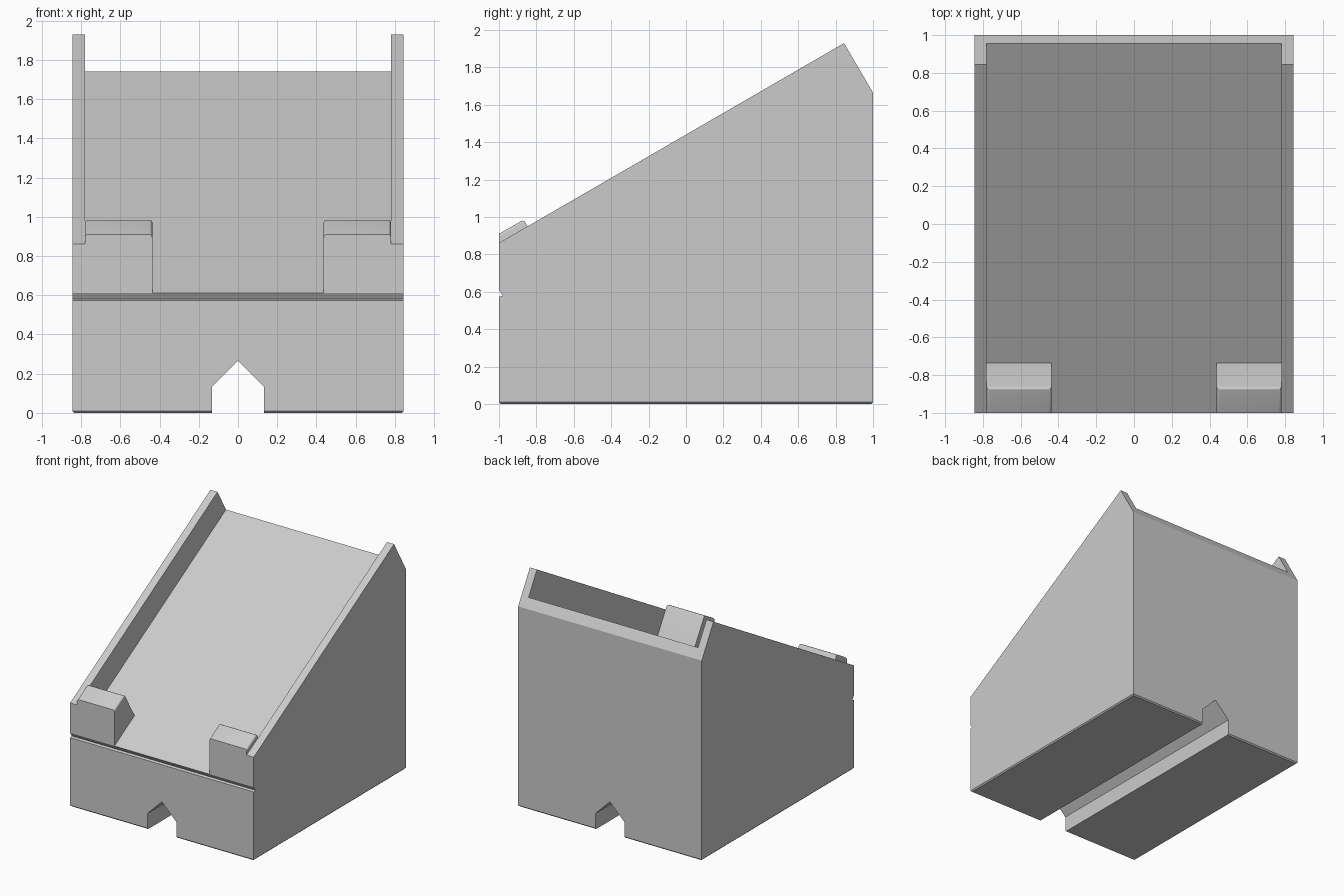
import bpy, bmesh
from mathutils import Vector

cube = bpy.data.objects.get("Cube")
if cube:
    bpy.data.objects.remove(cube)

HALF_W, WALL_IN, SLOPE = 0.845, 0.78, 0.577
RAMP_Z = 0.612

grey = bpy.data.materials.new("light_grey")
grey.use_nodes = True
colour = (0.6, 0.6, 0.6, 1)
grey.diffuse_color = colour
grey.node_tree.nodes["Principled BSDF"].inputs["Base Color"].default_value = colour


def extrude(name, profile, axis, start, end, bevel_rule=None, width=0.01, segments=1):
    """Extrude a closed profile along x (yz profile) or y (xz profile)."""
    bm = bmesh.new()

    def place(a, b, t):
        return (t, a, b) if axis == "x" else (a, t, b)
    base = bm.faces.new([bm.verts.new(place(a, b, start)) for a, b in profile])
    grown = bmesh.ops.extrude_face_region(bm, geom=[base])["geom"]
    shift = Vector(place(0, 0, end - start))
    bmesh.ops.translate(bm, verts=[g for g in grown if isinstance(g, bmesh.types.BMVert)], vec=shift)
    bmesh.ops.recalc_face_normals(bm, faces=bm.faces)
    if bevel_rule:
        edges = [e for e in bm.edges if bevel_rule(e.verts[0].co, e.verts[1].co)]
        bmesh.ops.bevel(bm, geom=edges, offset=width, segments=segments,
                        profile=0.5, affect="EDGES")
    mesh = bpy.data.meshes.new(name)
    bm.to_mesh(mesh)
    bm.free()
    mesh.materials.append(grey)
    obj = bpy.data.objects.new(name, mesh)
    bpy.context.collection.objects.link(obj)
    return obj


def cut(target, cutter):
    bpy.context.view_layer.objects.active = target
    mod = target.modifiers.new("cut", "BOOLEAN")
    mod.operation, mod.solver, mod.object = "DIFFERENCE", "EXACT", cutter
    bpy.ops.object.modifier_apply(modifier=mod.name)
    bpy.data.objects.remove(cutter)


# Wedge body with the front groove and a fine chamfer round its base
side = [(-1, 0), (1, 0), (1, 1.665), (0.845, 1.93), (-1, 0.862),
        (-1, 0.612), (-0.98, 0.58), (-1, 0.573)]
body = extrude("wedge_body", side, "x", -HALF_W, HALF_W,
               lambda a, b: a.z == 0 and b.z == 0, 0.01)

# Sloping bed between the side walls
bed = [(-1.2, RAMP_Z - 0.2 * SLOPE), (1.2, RAMP_Z + 2.2 * SLOPE), (1.2, 2.5), (-1.2, 2.5)]
cut(body, extrude("bed_cutter", bed, "x", -WALL_IN, WALL_IN))

# Pointed channel running through the base
channel = [(-0.132, -0.1), (0.132, -0.1), (0.132, 0.133), (0, 0.265), (-0.132, 0.133)]
cut(body, extrude("channel_cutter", channel, "y", -1.2, 1.2))

# Two stop blocks at the foot of the bed, with softened top edges
stop = [(-1, RAMP_Z), (-1, 0.91), (-0.868, 0.986), (-0.735, 0.763), (-0.735, 0.7)]


def top_edge(a, b):
    crest = a.y > -0.9 and b.y > -0.9 and min(a.z, b.z) > 0.9
    return crest or (min(a.z, b.z) > 0.9 and a.x == b.x)


for name, x0, x1 in (("right_stop", -WALL_IN, -0.437), ("left_stop", 0.437, WALL_IN)):
    block = extrude(name, stop, "x", x0, x1, top_edge, 0.015, 4)
    bpy.ops.object.select_all(action="DESELECT")
    block.select_set(True)
    bpy.context.view_layer.objects.active = block
    bpy.ops.object.shade_smooth_by_angle()
